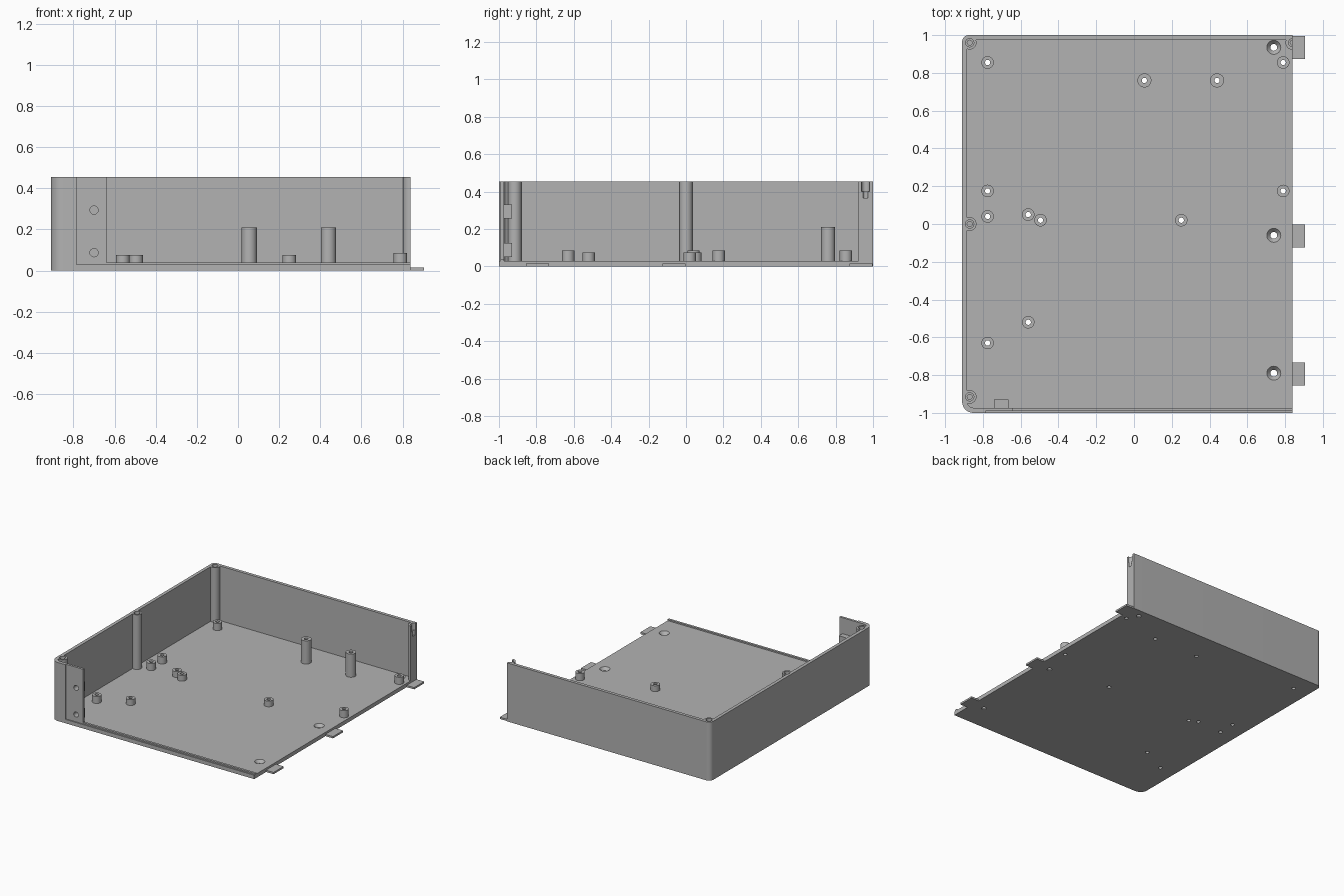
import bpy, bmesh
from math import pi, cos, sin, radians

cube = bpy.data.objects.get("Cube")
if cube:
    bpy.data.objects.remove(cube, do_unlink=True)

grey = bpy.data.materials.new("plain grey plastic")
grey.use_nodes = True
GREY = (0.45, 0.45, 0.45, 1)
grey.diffuse_color = GREY
grey.node_tree.nodes["Principled BSDF"].inputs["Base Color"].default_value = GREY


def finish(name, bm):
    bmesh.ops.recalc_face_normals(bm, faces=bm.faces)
    me = bpy.data.meshes.new(name)
    bm.to_mesh(me)
    bm.free()
    me.materials.append(grey)
    ob = bpy.data.objects.new(name, me)
    bpy.context.collection.objects.link(ob)
    return ob


def prism(bm, outline, z0, z1):
    """Extrude a flat xy outline from z0 to z1."""
    low = [bm.verts.new((x, y, z0)) for x, y in outline]
    high = [bm.verts.new((x, y, z1)) for x, y in outline]
    bm.faces.new(low[::-1])
    bm.faces.new(high)
    n = len(low)
    for i in range(n):
        j = (i + 1) % n
        bm.faces.new((low[i], low[j], high[j], high[i]))


def box(bm, x0, x1, y0, y1, z0, z1):
    prism(bm, [(x0, y0), (x1, y0), (x1, y1), (x0, y1)], z0, z1)


def arc(cx, cy, r, a0, a1, n=12):
    angles = [radians(a0 + (a1 - a0) * i / n) for i in range(n + 1)]
    return [(cx + r * cos(a), cy + r * sin(a)) for a in angles]


def circle(cx, cy, r, n=32):
    return arc(cx, cy, r, 0, 360, n)[:-1]


def lathe(bm, cx, cy, profile, n=32):
    """Closed turned solid from (radius, height) pairs."""
    rings = [[bm.verts.new((x, y, z)) for x, y in circle(cx, cy, r, n)]
             for r, z in profile]
    bm.faces.new(rings[0][::-1])
    bm.faces.new(rings[-1])
    for a, b in zip(rings, rings[1:]):
        for i in range(n):
            j = (i + 1) % n
            bm.faces.new((a[i], a[j], b[j], b[i]))


def boolean(ob, other, operation, remove=True):
    mod = ob.modifiers.new(operation.lower(), 'BOOLEAN')
    mod.operation = operation
    mod.solver = 'EXACT'
    mod.object = other
    bpy.context.view_layer.objects.active = ob
    bpy.ops.object.modifier_apply(modifier=mod.name)
    if remove:
        bpy.data.objects.remove(other, do_unlink=True)


FLOOR, TOP = 0.03, 0.455
LEFT, OPEN, STEP = -0.91, 0.84, -0.785

# Floor plate with rounded closed-side corners
back_arc = arc(LEFT + 0.035, 0.965, 0.035, 90, 180)
front_arc = arc(LEFT + 0.06, -0.94, 0.06, 180, 270)
bm = bmesh.new()
prism(bm, [(OPEN, 1)] + back_arc + front_arc + [(OPEN, -1)], 0, FLOOR)
shell = finish("enclosure_shell", bm)

# Back wall, closed side wall and short front return
inner_front = arc(LEFT + 0.06, -0.94, 0.033, 270, 180)
inner_back = arc(LEFT + 0.035, 0.965, 0.01, 180, 90)
bm = bmesh.new()
prism(bm, [(OPEN, 1)] + back_arc + front_arc + [(STEP, -1), (STEP, -0.973)]
      + inner_front + inner_back + [(OPEN, 0.975)], 0, TOP)
boolean(shell, finish("walls", bm), 'UNION')

# Screw posts, the last one halved at the open side
posts = [(-0.87, -0.915), (-0.87, 0), (-0.87, 0.96)]
half_post = (OPEN, 0.96)
bm = bmesh.new()
for x, y in posts:
    prism(bm, circle(x, y, 0.036), 0.02, TOP)
prism(bm, arc(*half_post, 0.038, 90, 270, 20), 0.02, TOP)
boolean(shell, finish("screw_posts", bm), 'UNION')

# Stepped pilot holes in the posts
bm = bmesh.new()
for x, y in posts + [half_post]:
    lathe(bm, x, y, [(0.013, 0.365), (0.013, 0.40), (0.022, 0.40), (0.022, 0.5)])
boolean(shell, finish("post_hole_cutter", bm), 'DIFFERENCE')

# Countersunk holes along the open side
bm = bmesh.new()
for y in (-0.79, -0.06, 0.935):
    lathe(bm, 0.74, y, [(0.018, -0.02), (0.018, 0.008), (0.037, FLOOR), (0.037, 0.06)])
boolean(shell, finish("countersink_cutter", bm), 'DIFFERENCE')

# Board standoffs: radius, top height, positions
groups = [
    (0.033, 0.085, [(-0.775, 0.855), (-0.775, 0.175), (-0.775, 0.04),
                    (-0.775, -0.63), (0.79, 0.855), (0.79, 0.175)]),
    (0.033, 0.075, [(-0.56, 0.05), (-0.495, 0.02), (0.25, 0.02), (-0.56, -0.52)]),
    (0.037, 0.21, [(0.055, 0.76), (0.44, 0.76)]),
]
bm, holes = bmesh.new(), bmesh.new()
for radius, height, spots in groups:
    for x, y in spots:
        prism(bm, circle(x, y, radius), 0.015, height)
        prism(holes, circle(x, y, 0.014), -0.05, 0.3)
standoffs = finish("board_standoffs", bm)
cutter = finish("standoff_hole_cutter", holes)
boolean(standoffs, cutter, 'DIFFERENCE', remove=False)
boolean(shell, cutter, 'DIFFERENCE')

# Lip along the open front edge
bm = bmesh.new()
box(bm, STEP, OPEN, -0.991, -0.973, 0.015, 0.04)
lip = finish("front_lip", bm)

# Recessed tongue with two screw blocks behind it
bm = bmesh.new()
box(bm, STEP - 0.005, -0.64, -0.991, -0.973, 0.02, TOP)
tongue = finish("front_tongue", bm)
bm, holes = bmesh.new(), bmesh.new()
for z in (0.087, 0.294):
    box(bm, -0.74, -0.665, -0.98, -0.93, z - 0.037, z + 0.037)
    ring = [[holes.verts.new((x, y, h)) for x, h in circle(-0.70, z, 0.02)]
            for y in (-1.05, -0.945)]
    holes.faces.new(ring[0])
    holes.faces.new(ring[1][::-1])
    for i in range(32):
        j = (i + 1) % 32
        holes.faces.new((ring[0][i], ring[0][j], ring[1][j], ring[1][i]))
blocks = finish("tongue_screw_blocks", bm)
cutter = finish("tongue_hole_cutter", holes)
boolean(blocks, cutter, 'DIFFERENCE', remove=False)
boolean(tongue, cutter, 'DIFFERENCE')

# Locating tabs on the open side
bm = bmesh.new()
for y in (-0.855, -0.125, 0.873):
    box(bm, OPEN - 0.002, 0.905, y, y + 0.123, 0, 0.014)
tabs = finish("side_tabs", bm)

# Smooth the round surfaces, keep hard edges
bpy.ops.object.select_all(action='DESELECT')
for ob in (shell, standoffs, lip, tongue, blocks, tabs):
    ob.select_set(True)
bpy.context.view_layer.objects.active = shell
bpy.ops.object.shade_smooth_by_angle(angle=radians(30))
